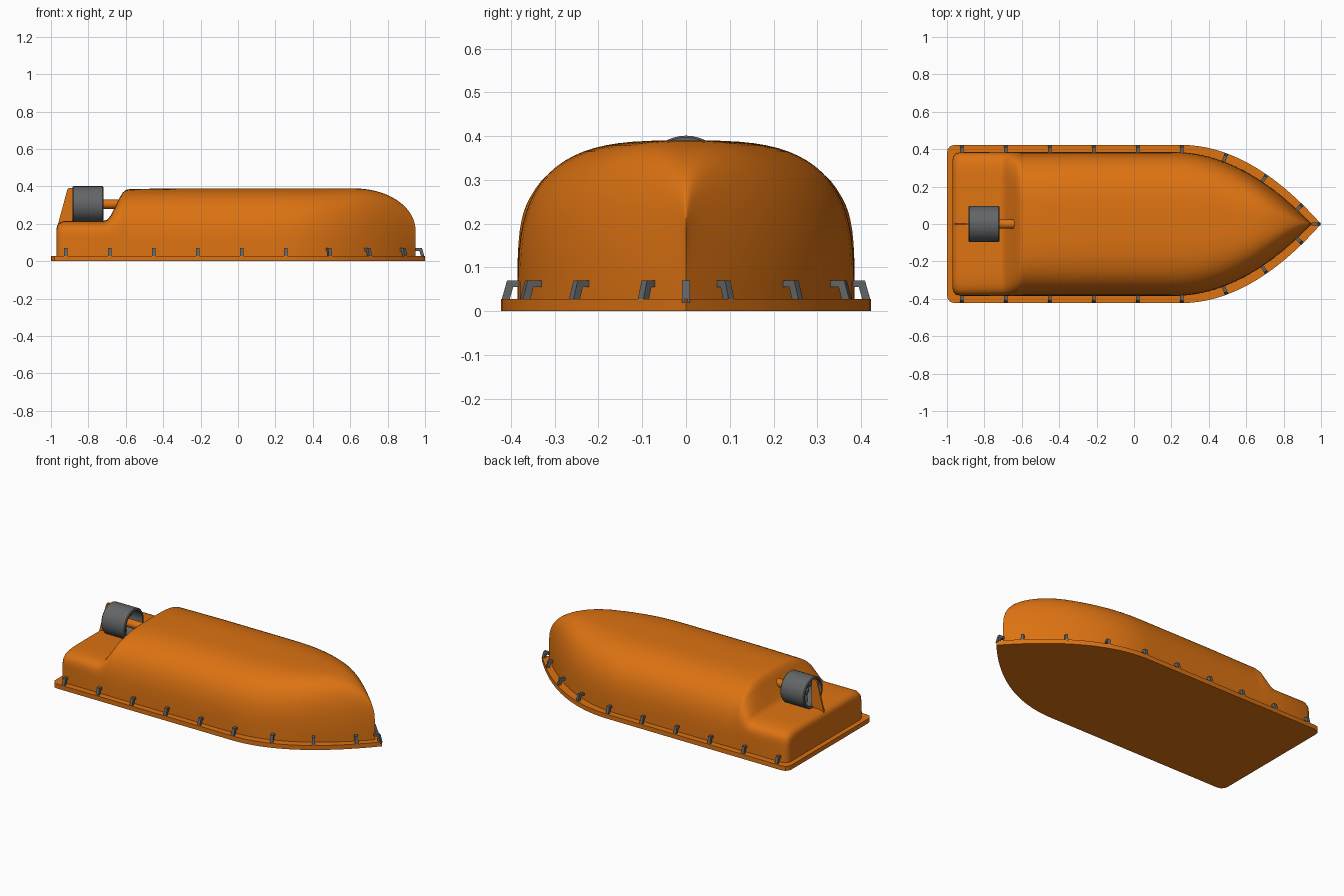
import bpy, bmesh, math
from mathutils import Vector, Matrix

if "Cube" in bpy.data.objects:
    bpy.data.objects.remove(bpy.data.objects["Cube"])


def material(name, rgb):
    m = bpy.data.materials.new(name)
    m.use_nodes = True
    m.diffuse_color = (*rgb, 1)
    m.node_tree.nodes["Principled BSDF"].inputs["Base Color"].default_value = (*rgb, 1)
    return m


ORANGE = material("orange", (0.72, 0.17, 0.006))
GREY = material("dark grey", (0.125, 0.13, 0.135))


def finish(name, bm, mat, angle=35):
    bmesh.ops.remove_doubles(bm, verts=bm.verts, dist=1e-5)
    bmesh.ops.recalc_face_normals(bm, faces=bm.faces)
    mesh = bpy.data.meshes.new(name)
    bm.to_mesh(mesh)
    bm.free()
    mesh.materials.append(mat)
    ob = bpy.data.objects.new(name, mesh)
    bpy.context.collection.objects.link(ob)
    bpy.ops.object.select_all(action="DESELECT")
    ob.select_set(True)
    bpy.context.view_layer.objects.active = ob
    bpy.ops.object.shade_smooth_by_angle(angle=math.radians(angle))
    return ob


def loft(bm, rings, closed=False):
    rings = [[bm.verts.new(p) for p in r] for r in rings]
    for a, b in zip(rings, rings[1:]):
        n = len(a)
        for i in range(n if closed else n - 1):
            j = (i + 1) % n
            bm.faces.new((a[i], a[j], b[j], b[i]))
    return rings


def prism(bm, points, offset):
    """Extrude a flat polygon by an offset, with both ends closed."""
    a, b = loft(bm, [points, [p + offset for p in points]], closed=True)
    bm.faces.new(a)
    bm.faces.new(b)


# Flange: flat plate with a pointed bow and rounded stern corners
def flange_width(x):
    return 0.423 * (1 - max(0, (x - 0.25) / 0.75) ** 2)


side = [(-1, 0.38), (-0.996, 0.4), (-0.982, 0.417), (-0.96, 0.423)]
side += [(0.25 + 0.75 * i / 24, flange_width(0.25 + 0.75 * i / 24)) for i in range(25)]
outline = side + [(x, -y) for x, y in reversed(side[:-1])]
bm = bmesh.new()
prism(bm, [Vector((x, y, 0)) for x, y in outline], Vector((0, 0, 0.028)))
finish("flange", bm, ORANGE)


# Hull: superelliptic sections (x, half width, height, squareness)
sections = [(-0.97, 0.345, 0.175, 8), (-0.966, 0.362, 0.192, 8), (-0.955, 0.376, 0.206, 8),
            (-0.93, 0.384, 0.215, 8), (-0.72, 0.385, 0.215, 7.5), (-0.70, 0.385, 0.222, 7),
            (-0.682, 0.385, 0.242, 6.4), (-0.632, 0.385, 0.342, 4.3), (-0.615, 0.385, 0.368, 3.7),
            (-0.598, 0.385, 0.382, 3.3), (-0.575, 0.385, 0.386, 3.2)]


def hull_width(x):
    return 0.385 * max(0, 1 - max(0, (x - 0.21) / 0.74) ** 2)


def bow_squareness(x):
    return 3.2 - 1.2 * max(0, (x - 0.4) / 0.55) ** 2


sections += [(x, hull_width(x), 0.39, bow_squareness(x)) for x in [i / 20 for i in range(-6, 12)]]
for i in range(25):
    u = math.sin(math.pi / 2 * i / 24)
    x = 0.6 + 0.35 * u
    sections.append((x, hull_width(x), 0.16 + 0.23 * math.sqrt(max(0, 1 - u ** 2.2)), bow_squareness(x)))

STEPS = 40
BASE = 0.02
rings = []
for x, w, h, n in sections:
    ring = []
    for i in range(STEPS + 1):
        t = math.pi * i / STEPS
        c, s = math.cos(t), math.sin(t)
        y = math.copysign(abs(c) ** (2 / n), c) * w
        ring.append((x, y, BASE + (h - BASE) * max(0, s) ** (2 / n)))
    rings.append(ring)
bm = bmesh.new()
bm.faces.new(loft(bm, rings)[0])
bmesh.ops.dissolve_degenerate(bm, dist=1e-5, edges=bm.edges)
finish("hull", bm, ORANGE, 40)


# Ducted propeller, turned around the length axis
AXIS_Z = 0.305


def turned(name, profile, mat, segments=40, closed=True):
    bm = bmesh.new()
    rings = [[(x, r * math.cos(a), AXIS_Z + r * math.sin(a))
              for a in [2 * math.pi * k / segments for k in range(segments)]] for x, r in profile]
    rings = loft(bm, rings + ([rings[0]] if closed else []), closed=True)
    if not closed:
        bm.faces.new(rings[0])
        bm.faces.new(rings[-1])
    return finish(name, bm, mat)


turned("duct", [(-0.885, 0.092), (-0.88, 0.096), (-0.725, 0.096), (-0.72, 0.092),
                (-0.72, 0.082), (-0.885, 0.082)], GREY)
turned("drive_shaft", [(-0.79, 0.025), (-0.64, 0.025)], ORANGE, 20, False)
turned("propeller_hub", [(-0.85, 0.008), (-0.84, 0.022), (-0.78, 0.027)], GREY, 20, False)

# Propeller blades: pitched plates spread around the hub
bm = bmesh.new()
for k in range(4):
    made = bmesh.ops.create_cube(bm, size=1)["verts"]
    place = (Matrix.Translation((-0.81, 0, AXIS_Z)) @ Matrix.Rotation(k * math.pi / 2, 4, "X")
             @ Matrix.Translation((0, 0, 0.05)) @ Matrix.Rotation(0.7, 4, "Z")
             @ Matrix.Diagonal((0.008, 0.055, 0.07, 1)))
    bmesh.ops.transform(bm, matrix=place, verts=made)
finish("propeller_blades", bm, GREY)

# Rudder: thin raked plate behind the duct
bm = bmesh.new()
prism(bm, [Vector((x, -0.005, z)) for x, z in
           [(-0.962, 0.2), (-0.912, 0.385), (-0.905, 0.392), (-0.876, 0.392), (-0.876, 0.2)]],
      Vector((0, 0.01, 0)))
finish("rudder", bm, ORANGE)

# Clips: bent brackets from the flange edge to the hull wall
CLIP = [(0, 0.02), (0.014, 0.07), (0.05, 0.07), (0.05, 0.055), (0.028, 0.055), (0.018, 0.02)]


def clip(name, edge, outward):
    along = Vector((-outward.y, outward.x, 0))
    bm = bmesh.new()
    prism(bm, [edge - outward * d - along * 0.009 + Vector((0, 0, z)) for d, z in CLIP], along * 0.018)
    finish(name, bm, GREY)


for i, x in enumerate([-0.92, -0.685, -0.45, -0.215, 0.02, 0.255, 0.495, 0.71, 0.9]):
    slope = (flange_width(x + 0.01) - flange_width(x - 0.01)) / 0.02
    for label, sign in (("left", 1), ("right", -1)):
        clip(f"clip_{label}_{i + 1}", Vector((x, sign * flange_width(x), 0)),
             Vector((-slope, sign, 0)).normalized())
clip("clip_bow", Vector((0.998, 0, 0)), Vector((1, 0, 0)))
